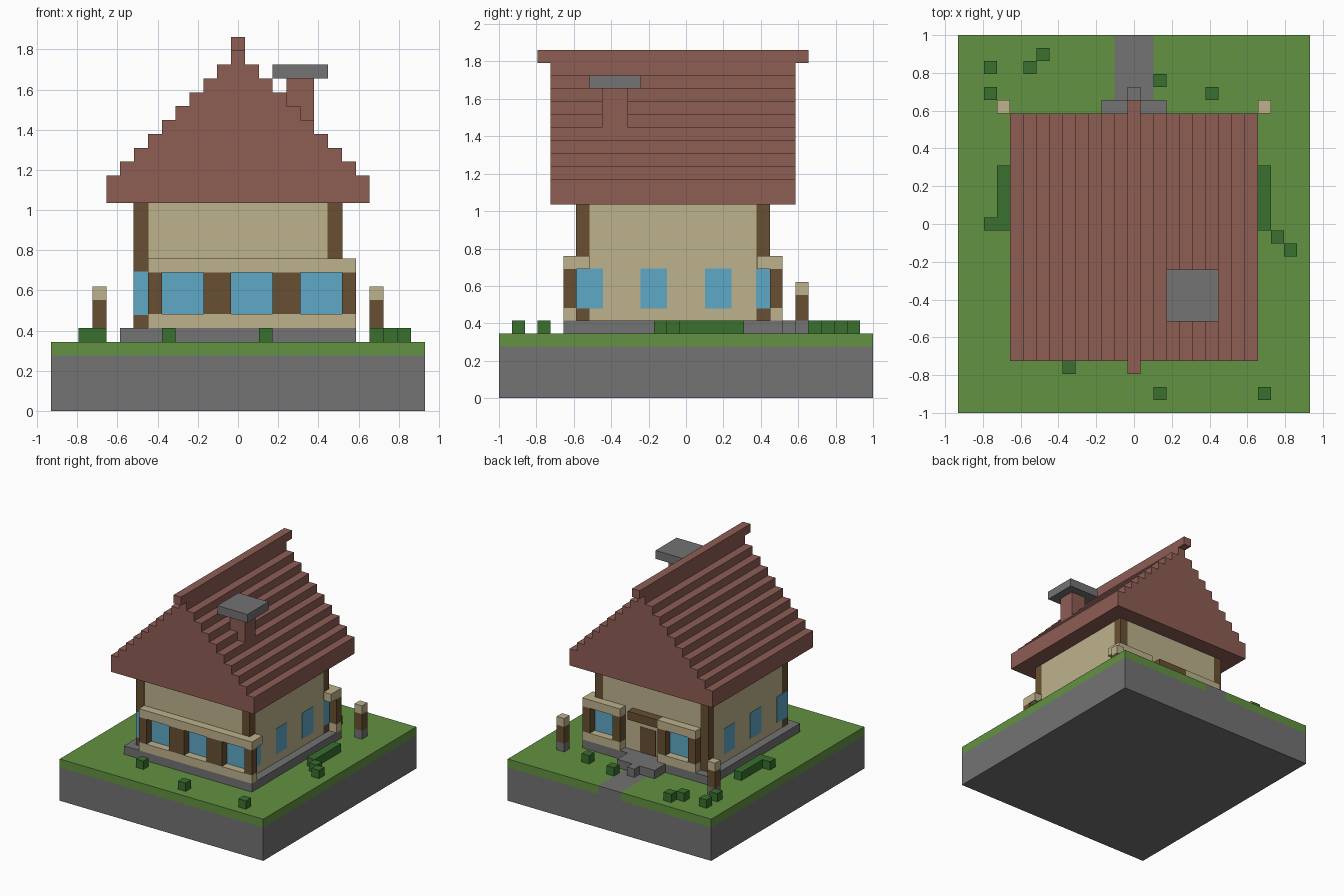
import bpy
import bmesh
from mathutils import Vector

if "Cube" in bpy.data.objects:
    bpy.data.objects.remove(bpy.data.objects["Cube"], do_unlink=True)

UNIT = 2 / 29          # one block
WIDE, DEEP = 27, 29    # plot size in blocks


def material(name, r, g, b):
    def linear(c):
        c /= 255
        return c / 12.92 if c < 0.04 else ((c + 0.055) / 1.055) ** 2.4
    colour = (linear(r), linear(g), linear(b), 1)
    mat = bpy.data.materials.new(name)
    mat.use_nodes = True
    mat.diffuse_color = colour
    mat.node_tree.nodes["Principled BSDF"].inputs["Base Color"].default_value = colour
    return mat


STONE = material("stone grey", 115, 115, 115)
GRASS = material("grass green", 98, 146, 65)
LEAF = material("leaf green", 56, 112, 46)
PLASTER = material("cream plaster", 190, 178, 140)
TIMBER = material("brown timber", 104, 80, 50)
GLASS = material("window blue", 94, 168, 198)
TILE = material("roof red", 141, 93, 84)


def place(i, j, k):
    return Vector(((i - WIDE / 2) * UNIT, (j - DEEP / 2) * UNIT, k * UNIT))


def finish(name, bm, mat):
    bmesh.ops.recalc_face_normals(bm, faces=bm.faces)
    mesh = bpy.data.meshes.new(name)
    bm.to_mesh(mesh)
    bm.free()
    mesh.materials.append(mat)
    obj = bpy.data.objects.new(name, mesh)
    bpy.context.collection.objects.link(obj)
    return obj


def box(name, mat, x, y, z, grow=0.0):
    """Box between block ranges; grow lifts painted parts off the wall."""
    bm = bmesh.new()
    bmesh.ops.create_cube(bm, size=1)
    low, high = place(x[0], y[0], z[0]), place(x[1], y[1], z[1])
    size, middle = high - low, (low + high) / 2
    for v in bm.verts:
        v.co = Vector([m + c * (s + 2 * grow) for m, c, s in zip(middle, v.co, size)])
    return finish(name, bm, mat)


# Plot of land with a path running to the back edge
box("ground_stone", STONE, (0, 27), (0, 29), (0, 4))
box("lawn_left", GRASS, (15, 27), (0, 29), (4, 5))
box("lawn_right", GRASS, (0, 12), (0, 29), (4, 5))
box("lawn_middle", GRASS, (12, 15), (0, 22), (4, 5))
box("path", STONE, (12, 15), (22, 29), (4, 5))

# Foundation and doorsteps
box("foundation", STONE, (5, 22), (5, 22), (5, 6))
box("doorstep", STONE, (11, 16), (22, 24), (5, 6))
box("lower_doorstep", STONE, (13, 14), (24, 25), (5, 6))

# Walls, corner posts
box("walls", PLASTER, (6, 21), (6, 21), (6, 15))
for i in (6, 20):
    for j in (6, 20):
        box("corner_post", TIMBER, (i, i + 1), (j, j + 1), (6, 15), 0.002)

# Side windows are thin plates on both long walls
for i in (6, 21):
    for j in (11, 16):
        box("side_window", GLASS, (i, i), (j, j + 2), (7, 10), 0.003)

# Front bay: glazing, sill, mullions and head
box("front_glazing", GLASS, (6, 21), (6, 8), (7, 10), 0.004)
box("front_sill", PLASTER, (7, 22), (5, 6), (6, 7))
box("front_bay_head", PLASTER, (7, 22), (5, 7), (10, 11))
for start, end in ((7, 8), (11, 13), (16, 18), (21, 22)):
    box("front_mullion", TIMBER, (start, end), (5, 6), (7, 10))

# Two back bays
for i in (7, 17):
    box("back_glazing", GLASS, (i + 1, i + 4), (20, 21), (7, 10), 0.004)
    box("back_sill", PLASTER, (i, i + 5), (21, 22), (6, 7))
    box("back_bay_head", PLASTER, (i, i + 5), (20, 22), (10, 11))
    for post in (i, i + 4):
        box("back_mullion", TIMBER, (post, post + 1), (21, 22), (7, 10))

# Door and its lintel
box("door", TIMBER, (13, 15), (21, 21), (6, 9), 0.003)
box("door_lintel", TIMBER, (12, 16), (20, 22), (10, 11))

# Stepped roof: one side of the profile, mirrored, then extruded
half = [(4, 15), (4, 17)]
for step in range(5, 14):
    half += [(step, step + 12), (step, step + 13)]
profile = half + [(WIDE - i, k) for i, k in reversed(half)]
bm = bmesh.new()
face = bm.faces.new([bm.verts.new(place(i, 4, k)) for i, k in profile])
extruded = bmesh.ops.extrude_face_region(bm, geom=[face])["geom"]
bmesh.ops.translate(bm, vec=(0, 19 * UNIT, 0),
                    verts=[g for g in extruded if isinstance(g, bmesh.types.BMVert)])
finish("roof", bm, TILE)
box("roof_ridge", TILE, (13, 14), (3, 24), (26, 27))

# Chimney
box("chimney_stack", TILE, (17, 19), (8, 10), (20, 24))
box("chimney_cap", STONE, (16, 20), (7, 11), (24, 25))

# Garden posts
for i in (3, 23):
    box("garden_post_foot", STONE, (i, i + 1), (23, 24), (5, 6))
    box("garden_post", TIMBER, (i, i + 1), (23, 24), (6, 8))
    box("garden_post_cap", PLASTER, (i, i + 1), (23, 24), (8, 9))

# Hedges and shrubs
for i in (3, 23):
    box("hedge", LEAF, (i, i + 1), (14, 19), (5, 6))
for i, j in ((6, 27), (5, 26), (2, 26), (2, 24), (15, 25), (19, 24), (2, 14),
             (24, 13), (25, 12), (8, 3), (15, 1), (23, 1)):
    box("shrub", LEAF, (i, i + 1), (j, j + 1), (5, 6))
